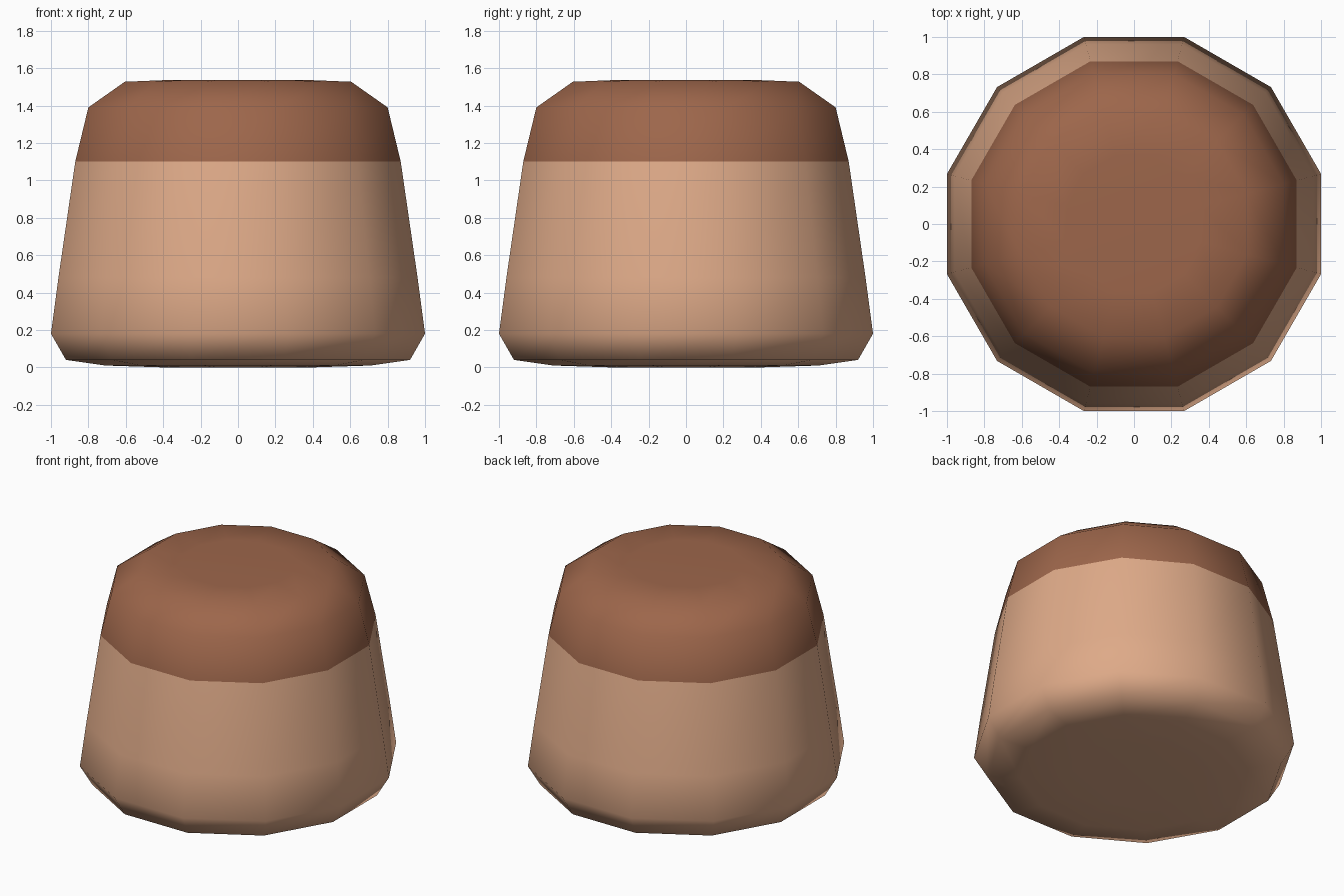
import bpy, bmesh, math

if "Cube" in bpy.data.objects:
    bpy.data.objects.remove(bpy.data.objects["Cube"])

SIDES = 12
COLOUR_LINE = 1.10  # brown cap above this height


def material(name, rgb):
    m = bpy.data.materials.new(name)
    m.diffuse_color = (*rgb, 1)
    m.use_nodes = True
    m.node_tree.nodes["Principled BSDF"].inputs["Base Color"].default_value = m.diffuse_color
    return m


# half-width across flats, height
PROFILE = [(0.40, 0.0), (0.71, 0.01), (0.92, 0.04), (1.0, 0.18), (0.96, 0.48),
           (0.87, 1.10), (0.80, 1.39), (0.605, 1.527), (0.36, 1.537)]

# tapered body: twelve-sided lathe with flat sides facing the axes
bm = bmesh.new()
rings = []
for w, z in PROFILE:
    r = w / math.cos(math.pi / SIDES)
    angles = [2 * math.pi * (i + 0.5) / SIDES for i in range(SIDES)]
    rings.append([bm.verts.new((r * math.cos(a), r * math.sin(a), z)) for a in angles])
for lo, hi in zip(rings, rings[1:]):
    for i in range(SIDES):
        j = (i + 1) % SIDES
        bm.faces.new((lo[i], lo[j], hi[j], hi[i]))
bm.faces.new(rings[0][::-1])
bm.faces.new(rings[-1])

# brown cap above the colour line
for f in bm.faces:
    f.smooth = True
    f.material_index = int(f.calc_center_median().z > COLOUR_LINE)

mesh = bpy.data.meshes.new("tapered_body")
bm.to_mesh(mesh)
bm.free()
mesh.materials.append(material("light tan", (0.73, 0.40, 0.246)))
mesh.materials.append(material("brown", (0.337, 0.133, 0.07)))
bpy.context.collection.objects.link(bpy.data.objects.new("tapered_body", mesh))
